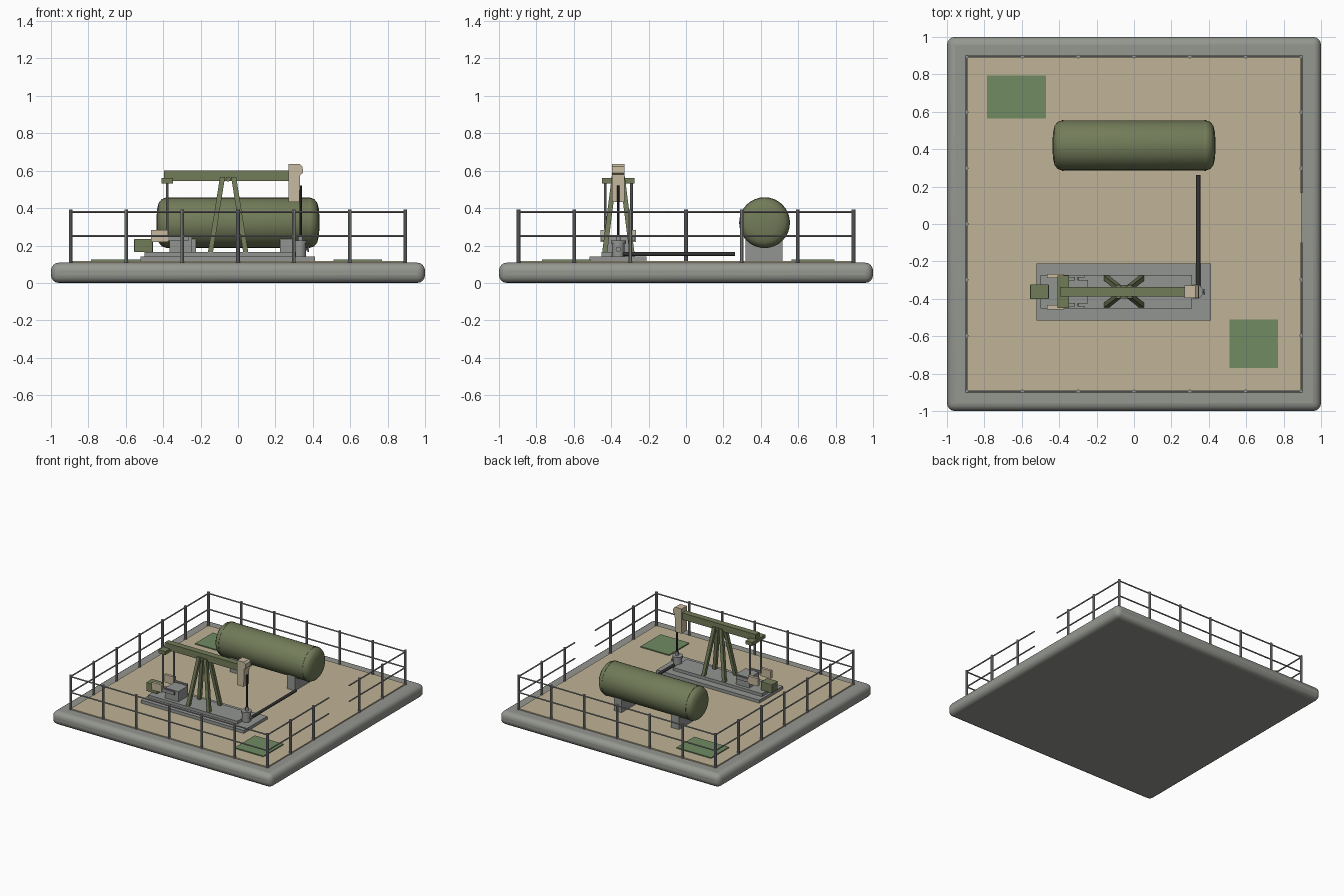
import bpy, bmesh, math
from mathutils import Vector

if "Cube" in bpy.data.objects:
    bpy.data.objects.remove(bpy.data.objects["Cube"], do_unlink=True)


def material(name, r, g, b):
    m = bpy.data.materials.new(name)
    m.use_nodes = True
    m.diffuse_color = (r, g, b, 1)
    m.node_tree.nodes["Principled BSDF"].inputs["Base Color"].default_value = (r, g, b, 1)
    return m


CONCRETE = material("concrete grey", .30, .31, .28)
SAND = material("sand", .53, .45, .31)
OLIVE = material("olive paint", .17, .20, .10)
GRASS = material("grass green", .16, .26, .12)
CREAM = material("cream paint", .57, .49, .35)
STEEL = material("steel grey", .29, .30, .29)
BLACK = material("black pipe", .035, .035, .035)


def finish(name, bm, mat, smooth=False, bevel=0, segments=2):
    mesh = bpy.data.meshes.new(name)
    bmesh.ops.recalc_face_normals(bm, faces=bm.faces)
    bm.to_mesh(mesh)
    bm.free()
    ob = bpy.data.objects.new(name, mesh)
    bpy.context.collection.objects.link(ob)
    mesh.materials.append(mat)
    if bevel:
        mod = ob.modifiers.new("Bevel", "BEVEL")
        mod.width, mod.segments = bevel, segments
    if smooth:
        bpy.ops.object.select_all(action="DESELECT")
        ob.select_set(True)
        bpy.context.view_layer.objects.active = ob
        bpy.ops.object.shade_smooth_by_angle(angle=math.radians(35))
    return ob


def box(name, x, y, z, mat, bevel=0, segments=2, smooth=False):
    """Box given by its (min, max) range on each axis."""
    bm = bmesh.new()
    bmesh.ops.create_cube(bm, size=1)
    for v in bm.verts:
        v.co = [(lo + hi) / 2 + c * (hi - lo) for c, (lo, hi) in zip(v.co, (x, y, z))]
    return finish(name, bm, mat, smooth, bevel, segments)


def rod(name, a, b, radius, mat, sides=12):
    a, b = Vector(a), Vector(b)
    bm = bmesh.new()
    bmesh.ops.create_cone(bm, cap_ends=True, segments=sides, radius1=radius,
                          radius2=radius, depth=(b - a).length)
    turn = (b - a).to_track_quat("Z", "Y").to_matrix()
    for v in bm.verts:
        v.co = turn @ v.co + (a + b) / 2
    return finish(name, bm, mat, sides > 4)


def leg(name, foot, top, half, mat):
    """Square bar with horizontal ends, leaning from foot to top."""
    bm = bmesh.new()
    rings = [[bm.verts.new((p[0] + sx * half, p[1] + sy * half, p[2]))
              for sx, sy in ((-1, -1), (1, -1), (1, 1), (-1, 1))] for p in (foot, top)]
    for i in range(4):
        j = (i + 1) % 4
        bm.faces.new((rings[0][i], rings[0][j], rings[1][j], rings[1][i]))
    for ring in rings:
        bm.faces.new(ring)
    return finish(name, bm, mat)


# Ground slab, sand yard and grass patches
box("base_slab", (-1, 1), (-1, 1), (0, .108), CONCRETE, .042, 4, True)
box("sand_yard", (-.895, .895), (-.895, .895), (.10, .117), SAND)
box("grass_patch_back", (-.785, -.47), (.565, .795), (.11, .125), GRASS)
box("grass_patch_front", (.51, .77), (-.77, -.51), (.11, .125), GRASS)

# Railing: posts every 0.3, with a gateway on the left side
R = .895
posts = set()
for i in range(7):
    t = -R + i * R / 3
    posts |= {(round(t, 3), s * R) for s in (-1, 1)}
    posts.add((-R, round(t, 3)))
    if i != 3:
        posts.add((R, round(t, 3)))
for n, (x, y) in enumerate(sorted(posts)):
    rod(f"railing_post_{n}", (x, y, .11), (x, y, .392), .01, STEEL, 10)
for level, z in (("lower", .25), ("upper", .38)):
    runs = {"front": ((-R, -R), (R, -R)), "back": ((-R, R), (R, R)),
            "right": ((-R, -R), (-R, R)), "left_a": ((R, -R), (R, -.1)),
            "left_b": ((R, .165), (R, R))}
    for side, (a, b) in runs.items():
        rod(f"railing_{level}_{side}", (*a, z), (*b, z), .0055, STEEL, 8)

# Storage tank: lathed profile with domed ends along x
TY, TZ, TR = .42, .322, .134
half = [(.385, TR), (.408, .126), (.424, .106), (.433, .07), (.437, 0)]
profile = [(-x, r) for x, r in reversed(half)] + half
bm = bmesh.new()
verts = [bm.verts.new((x, TY, TZ + r)) for x, r in profile]
edges = [bm.edges.new(pair) for pair in zip(verts, verts[1:])]
bmesh.ops.spin(bm, geom=verts + edges, cent=(0, TY, TZ), axis=(1, 0, 0),
               angle=math.tau, steps=32)
bmesh.ops.remove_doubles(bm, verts=bm.verts, dist=.0005)
finish("storage_tank", bm, OLIVE, True)
for s, side in ((-1, "right"), (1, "left")):
    rod(f"tank_band_{side}", (s * .376, TY, TZ), (s * .386, TY, TZ), TR + .002, OLIVE, 32)
    box(f"tank_saddle_{side}", (s * .26 - .035, s * .26 + .035), (.318, .515),
        (.115, .24), STEEL)

# Pump skid
PY = -.362
box("skid_plate", (-.52, .413), (-.515, -.21), (.11, .142), STEEL)
box("skid_frame", (-.5, .31), (PY - .09, PY + .09), (.14, .166), STEEL)

# Drive: motor, gearbox, cranks with counterweights, pitman rods
box("motor", (-.555, -.455), (PY - .039, PY + .039), (.164, .235), OLIVE, .004)
box("gearbox", (-.365, -.245), (PY - .062, PY + .062), (.16, .25), STEEL)
rod("crank_shaft", (-.31, PY - .09, .235), (-.31, PY + .09, .235), .012, STEEL)
for s, side in ((-1, "front"), (1, "back")):
    y = PY + s * .083
    box(f"crank_{side}", (-.4, -.265), (y - .007, y + .007), (.225, .252), STEEL)
    box(f"counterweight_{side}", (-.465, -.375), (y - .011, y + .011), (.218, .282), CREAM)
    rod(f"pitman_{side}", (-.378, PY + s * .07, .24), (-.378, PY + s * .07, .55), .0075, STEEL, 8)

# Walking beam, equalizer bar and four-legged stand
box("walking_beam", (-.395, .29), (PY - .025, PY + .025), (.545, .6), OLIVE)
box("equalizer_bar", (-.408, -.348), (PY - .086, PY + .086), (.532, .56), OLIVE)
for sx in (-1, 1):
    for sy in (-1, 1):
        leg(f"stand_leg_{'right' if sx < 0 else 'left'}_{'front' if sy < 0 else 'back'}",
            (-.053 + sx * .095, PY + sy * .073, .16),
            (-.053 + sx * .03, PY + sy * .022, .565), .0135, OLIVE)
rod("beam_pivot", (-.053, PY - .035, .555), (-.053, PY + .035, .555), .013, OLIVE)

# Horse head: side profile extruded across the beam
outline = [(.27, .432), (.328, .432), (.333, .58), (.348, .588), (.345, .622),
           (.33, .635), (.27, .635)]
bm = bmesh.new()
face = bm.faces.new([bm.verts.new((x, PY - .034, z)) for x, z in outline])
ext = bmesh.ops.extrude_face_region(bm, geom=[face])
bmesh.ops.translate(bm, vec=(0, .068, 0),
                    verts=[g for g in ext["geom"] if isinstance(g, bmesh.types.BMVert)])
finish("horse_head", bm, CREAM)

# Polished rod, wellhead and flow line
WX = .335
rod("polished_rod", (WX, PY, .2), (WX, PY, .52), .0065, BLACK, 10)
rod("wellhead", (WX - .005, PY, .14), (WX - .005, PY, .212), .034, STEEL, 16)
rod("wellhead_cap", (WX - .005, PY, .21), (WX - .005, PY, .226), .04, STEEL, 16)
rod("stuffing_box", (WX, PY, .22), (WX, PY, .255), .013, STEEL)
rod("valve_stem", (WX, PY, .18), (WX + .042, PY, .18), .006, STEEL, 8)
rod("valve_wheel", (WX + .036, PY, .18), (WX + .044, PY, .18), .014, STEEL)
rod("flow_line", (.343, PY, .155), (.343, .262, .155), .0115, BLACK)
